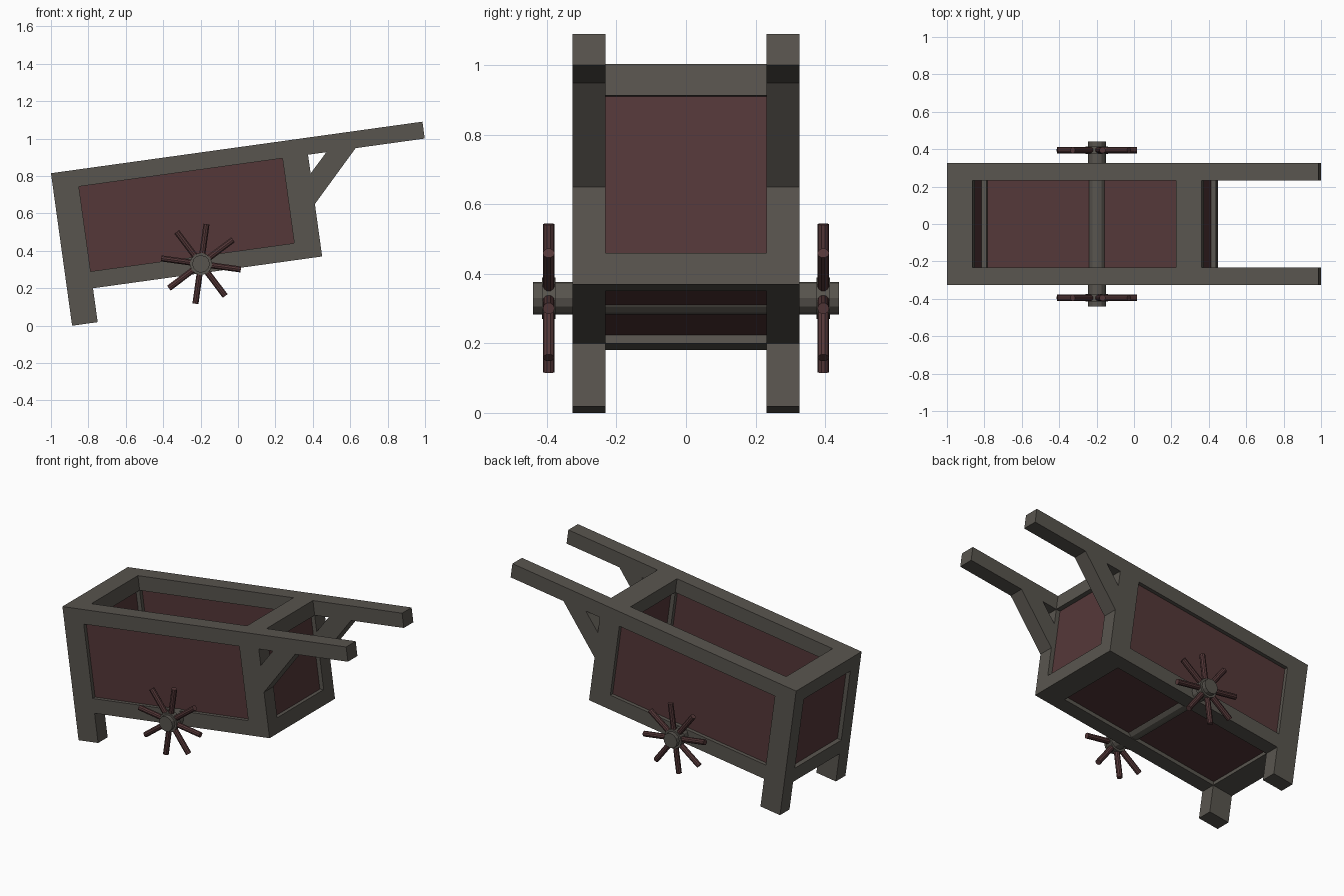
import bpy, bmesh, math
from mathutils import Matrix, Vector

if "Cube" in bpy.data.objects:
    bpy.data.objects.remove(bpy.data.objects["Cube"])

# Cart is drawn in its own tilted plane: u along the handle, v up the posts, w sideways
TILT = math.radians(7.9)
c, s = math.cos(TILT), math.sin(TILT)
CART = Matrix(((c, -s, 0, -1.0), (0, 0, -1, 0), (s, c, 0, 0.815), (0, 0, 0, 1)))


def material(name, rgb):
    m = bpy.data.materials.new(name)
    m.diffuse_color = (*rgb, 1)
    m.use_nodes = True
    m.node_tree.nodes["Principled BSDF"].inputs["Base Color"].default_value = m.diffuse_color
    return m


GREY = material("grey timber", (0.098, 0.090, 0.077))
RED = material("dark red wood", (0.089, 0.039, 0.040))


def add(name, mesh, mat):
    ob = bpy.data.objects.new(name, mesh)
    bpy.context.collection.objects.link(ob)
    mesh.materials.clear()
    mesh.materials.append(mat)
    return ob


def box(name, u, v, w, mat):
    bm = bmesh.new()
    bmesh.ops.create_cube(bm, size=1)
    size = Vector((u[1] - u[0], v[1] - v[0], w[1] - w[0]))
    mid = Vector((sum(u), sum(v), sum(w))) / 2
    bm.transform(CART @ Matrix.Translation(mid) @ Matrix.Diagonal((*size, 1)))
    me = bpy.data.meshes.new(name)
    bm.to_mesh(me)
    bm.free()
    return add(name, me, mat)


def cyl(bm, r, length, sides, matrix):
    bmesh.ops.create_cone(bm, cap_ends=True, segments=sides, radius1=r, radius2=r,
                          depth=length, matrix=matrix)


def profile(name, loops, w, half, mat):
    cu = bpy.data.curves.new(name, 'CURVE')
    cu.dimensions, cu.fill_mode, cu.extrude = '2D', 'BOTH', half
    for pts in loops:
        sp = cu.splines.new('POLY')
        sp.points.add(len(pts) - 1)
        for p, (x, y) in zip(sp.points, pts):
            p.co = (x, y, 0, 1)
        sp.use_cyclic_u = True
    tmp = bpy.data.objects.new(name + "_outline", cu)
    bpy.context.collection.objects.link(tmp)
    dg = bpy.context.evaluated_depsgraph_get()
    me = bpy.data.meshes.new_from_object(tmp.evaluated_get(dg))
    bpy.data.objects.remove(tmp)
    me.transform(CART @ Matrix.Translation((0, 0, w)))
    bm = bmesh.new()
    bm.from_mesh(me)
    bmesh.ops.remove_doubles(bm, verts=bm.verts, dist=1e-5)
    bmesh.ops.recalc_face_normals(bm, faces=bm.faces)
    for f in bm.faces:
        f.smooth = False
    bm.to_mesh(me)
    bm.free()
    return add(name, me, mat)


L, H, POST, RAIL = 1.375, 0.64, 0.138, 0.091   # body length, height, post and rail widths
INNER, OUTER = 0.232, 0.327                    # side frame inner and outer faces
HALF = (OUTER - INNER) / 2

outline = [(0, 0), (2.005, 0), (2.005, -RAIL), (1.632, -RAIL), (L, -0.357), (L, -H),
           (POST, -H), (POST, -0.823), (0, -0.823)]
window = [(POST, -RAIL), (POST, -H + RAIL), (L - POST, -H + RAIL), (L - POST, -RAIL)]
gap = [(L, -RAIL), (L, -0.192), (1.474, -RAIL)]

# Side frames with handle, brace and leg, and their recessed panels
for tag, sg in (("front", 1), ("back", -1)):
    w = sg * (INNER + HALF)
    profile(tag + "_side_frame", [outline, window, gap], w, HALF, GREY)
    box(tag + "_side_panel", (POST - 0.01, L - POST + 0.01), (-H + RAIL - 0.01, -RAIL + 0.01),
        (w - 0.024, w + 0.024), RED)

# End rails and end panels
for tag, u0 in (("left", 0), ("right", L - POST)):
    u = (u0, u0 + POST)
    box(tag + "_top_rail", u, (-RAIL, 0), (-INNER, INNER), GREY)
    box(tag + "_bottom_rail", u, (-H, -H + RAIL), (-INNER, INNER), GREY)
    box(tag + "_end_panel", (u[0] + 0.027, u[1] - 0.027), (-H + RAIL - 0.01, -RAIL + 0.01),
        (-INNER - 0.01, INNER + 0.01), RED)

# Floor
box("floor", (POST - 0.01, L - POST + 0.01), (-H + 0.024, -H + RAIL - 0.024),
    (-INNER - 0.01, INNER + 0.01), RED)

# Axle and hubs
AXLE = Vector((-0.198, 0, 0.33))
SIDE = Matrix.Rotation(math.pi / 2, 4, 'X')
bm = bmesh.new()
cyl(bm, 0.047, 0.88, 12, Matrix.Translation(AXLE) @ SIDE)
for sg in (-1, 1):
    cyl(bm, 0.06, 0.04, 12, Matrix.Translation(AXLE + Vector((0, sg * 0.395, 0))) @ SIDE)
me = bpy.data.meshes.new("axle")
bm.to_mesh(me)
bm.free()
add("axle", me, GREY)

# Bare wheel spokes
for tag, sg in (("front", -1), ("back", 1)):
    bm = bmesh.new()
    for i in range(8):
        a = Matrix.Rotation(TILT + i * math.pi / 4, 4, 'Y')
        cyl(bm, 0.017, 0.175, 10, Matrix.Translation(AXLE + Vector((0, sg * 0.395, 0))) @ a
            @ Matrix.Translation((0, 0, 0.1275)))
    me = bpy.data.meshes.new(tag + "_spokes")
    bm.to_mesh(me)
    bm.free()
    add(tag + "_wheel_spokes", me, RED)
